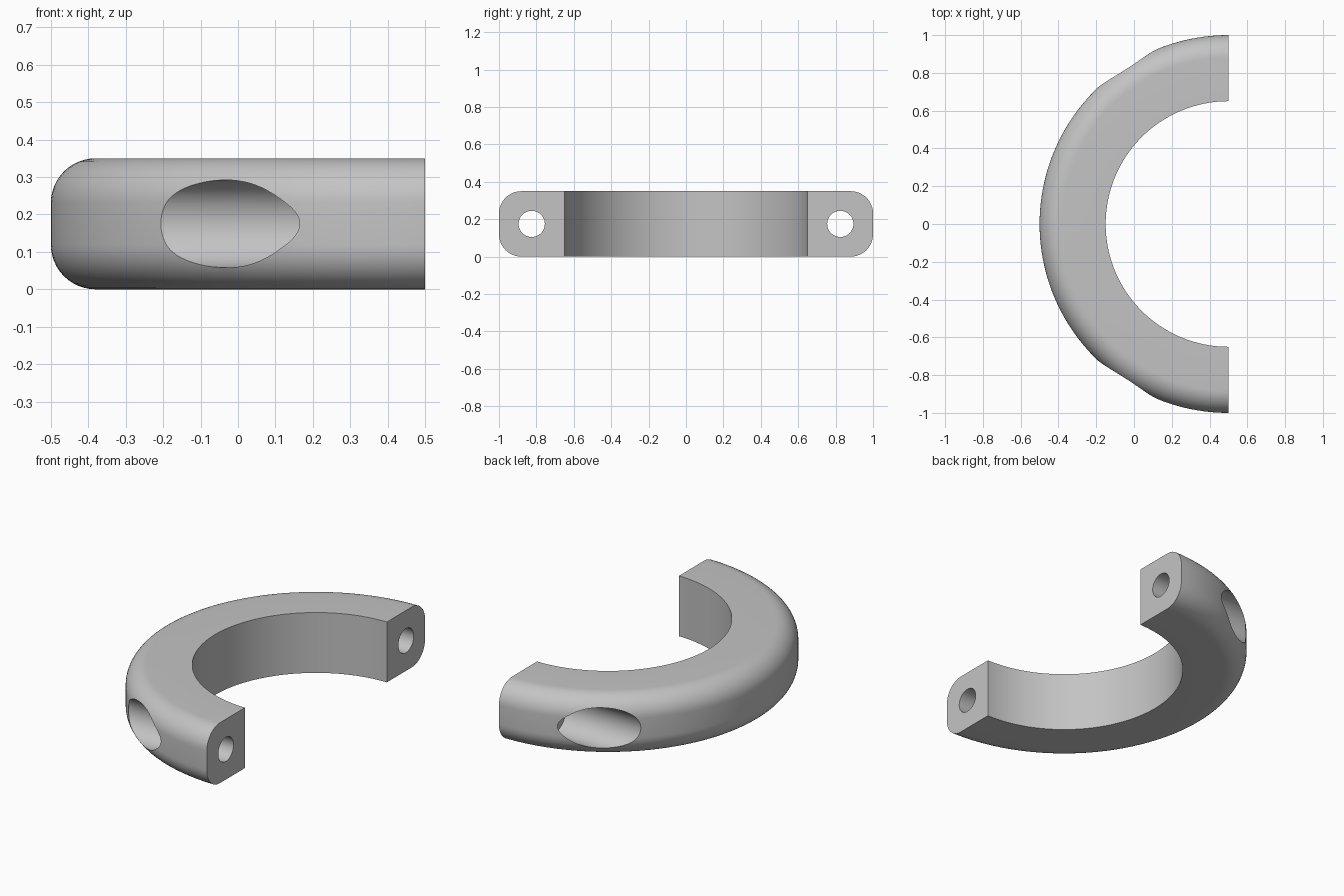
import bpy, bmesh, math
from mathutils import Matrix, Vector

old = bpy.data.objects.get("Cube")
if old:
    bpy.data.objects.remove(old, do_unlink=True)

HEIGHT, OUTER, INNER, FILLET = 0.35, 1.0, 0.65, 0.12
END_X = 0.5            # mating plane, which also holds the ring axis
BOLT_Y = 0.825
BOLT_R, BORE_R = 0.07, 0.117
SEAT_X = 0.27          # flat floor of each counterbore

grey = bpy.data.materials.new("plain grey")
grey.use_nodes = True
colour = (0.55, 0.55, 0.55, 1)
grey.diffuse_color = colour
grey.node_tree.nodes["Principled BSDF"].inputs["Base Color"].default_value = colour


def add_object(name, bm):
    bmesh.ops.recalc_face_normals(bm, faces=bm.faces)
    mesh = bpy.data.meshes.new(name)
    bm.to_mesh(mesh)
    bm.free()
    obj = bpy.data.objects.new(name, mesh)
    bpy.context.collection.objects.link(obj)
    mesh.materials.append(grey)
    return obj


def half_ring():
    # Section: square inner corners, rounded outer corners
    section = [(INNER, 0)]
    for centre_z, start in ((FILLET, -90), (HEIGHT - FILLET, 0)):
        for i in range(13):
            a = math.radians(start + i * 7.5)
            section.append((OUTER - FILLET + FILLET * math.cos(a),
                            centre_z + FILLET * math.sin(a)))
    section.append((INNER, HEIGHT))
    bm = bmesh.new()
    verts = [bm.verts.new((END_X, r, z)) for r, z in section]
    start_cap = bm.faces.new(verts)
    bmesh.ops.spin(bm, geom=[start_cap] + start_cap.edges[:] + verts,
                   cent=(END_X, 0, 0), axis=(0, 0, 1),
                   angle=math.pi, steps=96, use_duplicate=False)
    # The sweep leaves the starting cap in place or drops it; close either way
    open_edges = [e for e in bm.edges if e.is_boundary]
    if open_edges:
        bmesh.ops.holes_fill(bm, edges=open_edges, sides=0)
    return add_object("clamp_half_ring", bm)


def drill(target, name, y, radius, x0, x1):
    # Cylinder along x, subtracted from the ring
    bm = bmesh.new()
    place = (Matrix.Translation(Vector(((x0 + x1) / 2, y, HEIGHT / 2)))
             @ Matrix.Rotation(math.pi / 2, 4, 'Y'))
    bmesh.ops.create_cone(bm, cap_ends=True, segments=64, radius1=radius,
                          radius2=radius, depth=x1 - x0, matrix=place)
    cutter = add_object(name, bm)
    cutter.hide_render = True
    cutter.hide_set(True)
    mod = target.modifiers.new(name, 'BOOLEAN')
    mod.operation = 'DIFFERENCE'
    mod.solver = 'EXACT'
    mod.object = cutter
    return cutter


ring = half_ring()
cutters = []
for side, y in (("right", -BOLT_Y), ("left", BOLT_Y)):
    cutters.append(drill(ring, side + "_counterbore", y, BORE_R, -0.6, SEAT_X))
    cutters.append(drill(ring, side + "_bolt_hole", y, BOLT_R, 0.1, 0.7))

# Bake the holes, then remove the helpers
bpy.context.view_layer.objects.active = ring
ring.select_set(True)
for mod in list(ring.modifiers):
    bpy.ops.object.modifier_apply(modifier=mod.name)
for cutter in cutters:
    bpy.data.objects.remove(cutter, do_unlink=True)
bpy.ops.object.shade_smooth_by_angle(angle=math.radians(30))
